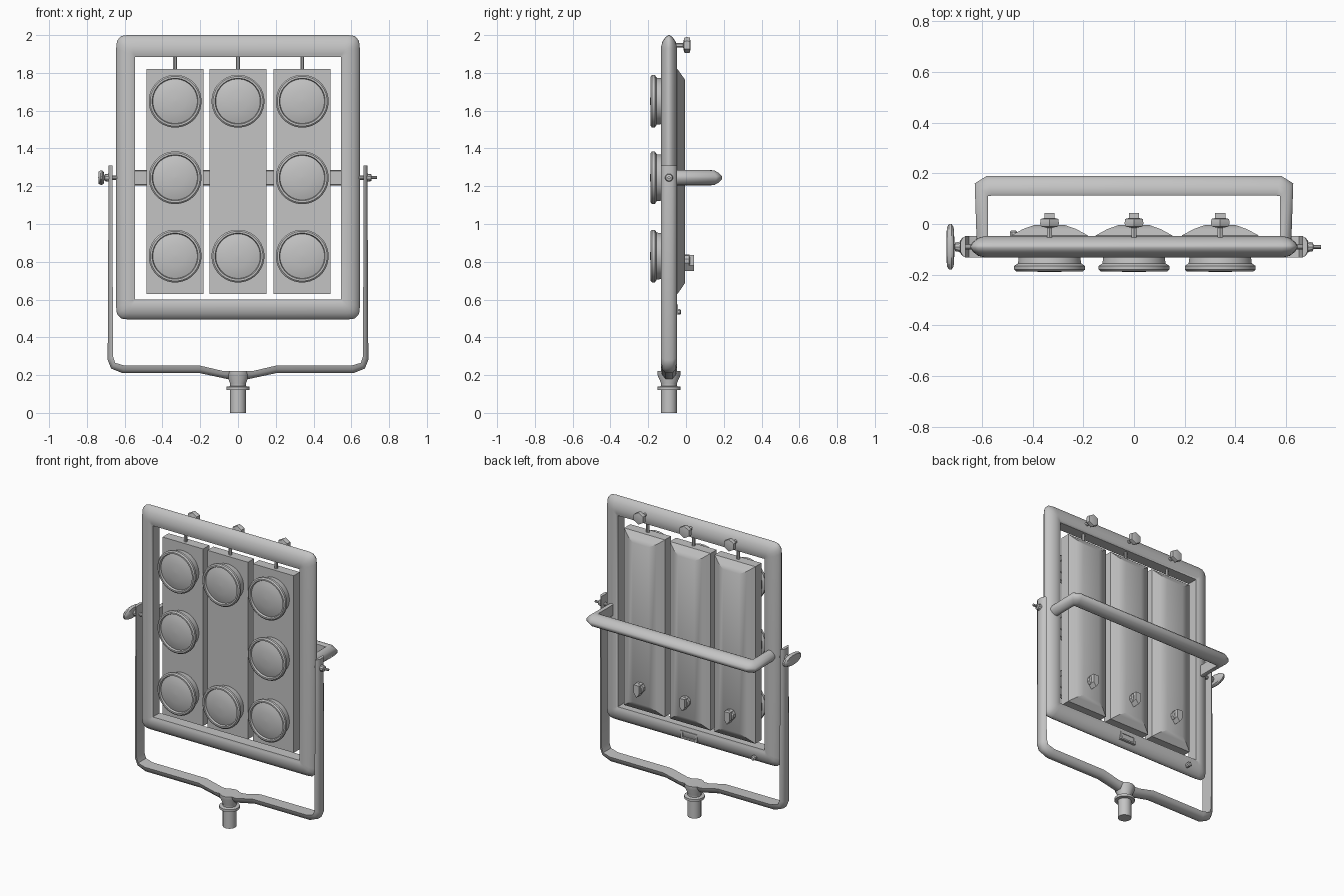
import bpy, bmesh, math
from mathutils import Vector

if "Cube" in bpy.data.objects:
    bpy.data.objects.remove(bpy.data.objects["Cube"])

grey = bpy.data.materials.new("neutral grey")
grey.use_nodes = True
COLOUR = (0.55, 0.55, 0.55, 1)
grey.diffuse_color = COLOUR
grey.node_tree.nodes["Principled BSDF"].inputs["Base Color"].default_value = COLOUR

MID_Y = -0.09          # depth of the frame's centre plane
PIVOT_Z = 1.245        # height of the tilt pivots
COLUMNS = (-0.333, 0, 0.34)


def finish(name, bm, angle=35):
    bmesh.ops.remove_doubles(bm, verts=bm.verts, dist=1e-5)
    bmesh.ops.recalc_face_normals(bm, faces=bm.faces)
    mesh = bpy.data.meshes.new(name)
    bm.to_mesh(mesh)
    bm.free()
    mesh.materials.append(grey)
    ob = bpy.data.objects.new(name, mesh)
    bpy.context.collection.objects.link(ob)
    bpy.ops.object.select_all(action="DESELECT")
    ob.select_set(True)
    bpy.context.view_layer.objects.active = ob
    bpy.ops.object.shade_smooth_by_angle(angle=math.radians(angle))
    return ob


def loft(name, rings, closed=False, angle=35):
    """Skin a list of equal-length point rings."""
    bm = bmesh.new()
    rows = [[bm.verts.new(p) for p in ring] for ring in rings]
    n = len(rows[0])
    pairs = list(zip(rows, rows[1:])) + ([(rows[-1], rows[0])] if closed else [])
    for a, b in pairs:
        for i in range(n):
            j = (i + 1) % n
            bm.faces.new((a[i], a[j], b[j], b[i]))
    if not closed:
        bm.faces.new(rows[0])
        bm.faces.new(rows[-1])
    return finish(name, bm, angle)


def rail(name, stations, profile, place, closed=False):
    """Sweep a section between inner and outer edges; profile is (inner-to-outer, half depth)."""
    section = profile + [(t, -w) for t, w in reversed(profile)]
    rings = []
    for outer, inner in stations:
        o, i = Vector(outer), Vector(inner)
        rings.append([place(*i.lerp(o, t), w) for t, w in section])
    return loft(name, rings, closed, 50)


def mirrored(half):
    """Complete a half path, listed from the +x end to the middle."""
    flip = [tuple((-x, v) for x, v in st) for st in reversed(half[:-1])]
    return half + flip


def lathe(name, profile, origin, axis, segments=24, scale=(1, 1, 1), angle=35):
    """Revolve (radius, height) pairs about an axis."""
    turn = Vector(axis).to_track_quat("Z", "Y")
    rings = []
    for r, h in profile:
        ring = []
        for k in range(segments):
            a = math.tau * (k + 0.5) / segments
            p = turn @ Vector((max(r, 1e-3) * math.cos(a), max(r, 1e-3) * math.sin(a), h))
            ring.append(Vector(origin) + p * Vector(scale))
        rings.append(ring)
    return loft(name, rings, angle=angle)


def rect(x, y, hx, z0, z1):
    return [(x - hx, y, z0), (x + hx, y, z0), (x + hx, y, z1), (x - hx, y, z1)]


def upright(u, v, w):
    return (u, MID_Y + w, v)


def level(u, v, w):
    return (u, v, PIVOT_Z + w)


# Outer frame: rounded outside, sharp inner corners
stations = []
corners = ((1, 1), (-1, 1), (-1, -1), (1, -1))
spread = ((1, 0.4), (0.96, 0.72), (0.85, 0.85), (0.72, 0.96), (0.4, 1))
for sx, sz in corners:
    cx, cz = sx * 0.545, 1.885 if sz > 0 else 0.6
    steps = spread if sx * sz > 0 else spread[::-1]
    for dx, dz in [(1, 0)] * (sx * sz > 0) + list(steps) + [(1, 0)] * (sx * sz < 0):
        if dz == 0:
            continue
        reach = 0.115 if sz > 0 else 0.105
        stations.append(((cx + sx * dx * 0.1, cz + sz * dz * reach), (cx, cz)))
rail("outer_frame", stations,
     [(0, 0.036), (0.12, 0.042), (0.4, 0.043), (0.7, 0.035), (0.92, 0.018), (1, 0.004)],
     upright, closed=True)

# Yoke strap below and beside the frame
arm = [((0.685, 1.31), (0.665, 1.31)), ((0.69, 0.28), (0.662, 0.3)),
       ((0.672, 0.235), (0.65, 0.265)), ((0.61, 0.21), (0.6, 0.25)),
       ((0.2, 0.21), (0.2, 0.25)), ((0.06, 0.18), (0.08, 0.222)), ((0, 0.18), (0, 0.222))]
rail("yoke", mirrored(arm), [(0, 0.042), (0.5, 0.036), (1, 0.018)], upright)

# Rear carrying handle
grip = [((0.62, -0.08), (0.575, -0.08)), ((0.628, 0.16), (0.575, 0.11)),
        ((0.58, 0.19), (0.56, 0.112)), ((0, 0.19), (0, 0.112))]
rail("rear_handle", mirrored(grip),
     [(0, 0.036), (0.15, 0.041), (0.5, 0.038), (0.8, 0.025), (1, 0.008)], level)

# Mounting spigot
lathe("spigot", [(0.042, 0), (0.042, 0.12), (0.063, 0.122), (0.063, 0.138), (0.042, 0.142),
                 (0.042, 0.155), (0.062, 0.2), (0.062, 0.222)], (0, MID_Y, 0), (0, 0, 1), 16)

# Tilt pivots, and a flat grip knob on the right
for side, name in ((-1, "right_pivot"), (1, "left_pivot")):
    lathe(name, [(0.012, 0), (0.012, 0.08), (0.022, 0.082), (0.018, 0.105),
                 (0.008, 0.108), (0.008, 0.137)],
          (side * 0.6, MID_Y, PIVOT_Z), (side, 0, 0), 10)
lathe("tilt_knob", [(0.3, 0), (0.85, 0.003), (1, 0.011), (1, 0.021), (0.85, 0.03), (0, 0.032)],
      (-0.708, MID_Y, PIVOT_Z), (-1, 0, 0), 16, (1, 0.092, 0.038))

# Three lamp banks
lamp_profile = [(0.118, 0), (0.125, 0.055), (0.14, 0.065), (0.14, 0.08), (0.132, 0.087),
                (0.122, 0.087), (0.118, 0.074), (0.095, 0.081), (0.055, 0.088), (0, 0.09)]
for col, x in enumerate(COLUMNS):
    tag = ("right", "middle", "left")[col]
    loft(tag + "_panel", [rect(x, -0.11, 0.151, 0.63, 1.82), rect(x, -0.045, 0.151, 0.63, 1.82),
                          rect(x, -0.02, 0.105, 0.665, 1.785), rect(x, -0.004, 0.06, 0.69, 1.762)])
    for row, z in (("lower", 0.83), ("centre", PIVOT_Z), ("upper", 1.65)):
        if not (tag == "middle" and row == "centre"):
            lathe(f"{tag}_{row}_lamp", lamp_profile, (x, -0.1, z), (0, -1, 0), 32)
    # Hanging rod and its locking knob
    lathe(tag + "_rod", [(0.011, 0), (0.011, 0.1)], (x, MID_Y + 0.01, 1.8), (0, 0, 1), 8)
    lathe(tag + "_lock_knob", [(0.012, 0), (0.012, 0.045), (0.038, 0.05), (0.043, 0.062),
                               (0.04, 0.08), (0.025, 0.083)],
          (x, -0.06, 1.947), (0, 1, 0), 6)
    # Dimmer with a pointer tip
    lathe(tag + "_dimmer", [(0.034, 0), (0.034, 0.022), (0.026, 0.028)],
          (x, -0.006, 0.805), (0, 1, 0), 10)
    loft(tag + "_dimmer_pointer",
         [[(x - 0.02, y, 0.835), (x + 0.02, y, 0.835), (x + 0.02, y, 0.78),
           (x, y, 0.752), (x - 0.02, y, 0.78)] for y in (-0.006, 0.043)])

# Power socket and fuse nub on the back of the lower rail
loft("power_socket", [rect(0.01, y, hx, 0.547 - hz, 0.547 + hz) for y, hx, hz in
                      ((-0.07, 0.06, 0.026), (-0.043, 0.06, 0.026),
                       (-0.043, 0.047, 0.016), (-0.056, 0.047, 0.016))])
lathe("fuse_nub", [(0.016, 0), (0.016, 0.028), (0.01, 0.034)], (-0.475, -0.06, 0.535), (0, 1, 0), 8)
